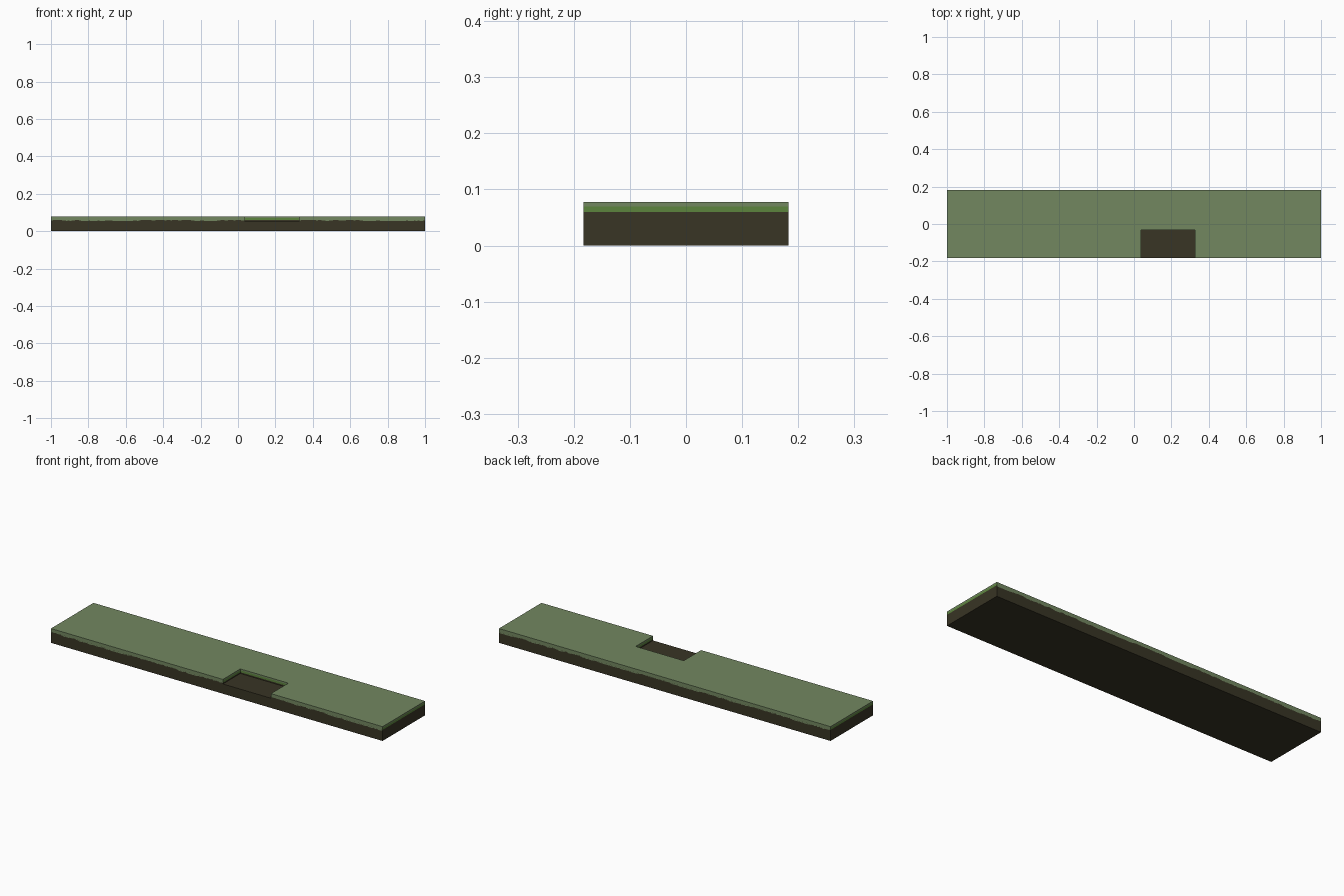
import bpy
import bmesh
import random

if "Cube" in bpy.data.objects:
    bpy.data.objects.remove(bpy.data.objects["Cube"])

random.seed(4)
W, D = 1.0, 0.183                      # half length, half depth
NX0, NX1, NY = 0.037, 0.327, -0.033    # notch cut in the front edge
Z_FLOOR, Z_TURF, Z_CAP, Z_TOP = 0.053, 0.06, 0.07, 0.078


def material(name, rgb):
    m = bpy.data.materials.new(name)
    m.diffuse_color = (*rgb, 1)
    m.use_nodes = True
    m.node_tree.nodes["Principled BSDF"].inputs["Base Color"].default_value = m.diffuse_color
    return m


SOIL = material("dark soil", (0.040, 0.035, 0.018))
SAGE = material("sage grass", (0.170, 0.245, 0.118))
GREEN = material("bright grass", (0.108, 0.235, 0.048))

RECT = [(-W, -D), (W, -D), (W, D), (-W, D)]
NOTCHED = [(-W, -D), (NX0, -D), (NX0, NY), (NX1, NY), (NX1, -D),
           (W, -D), (W, D), (-W, D)]


def finish(name, bm, mats):
    me = bpy.data.meshes.new(name)
    bm.to_mesh(me)
    bm.free()
    for m in mats:
        me.materials.append(m)
    ob = bpy.data.objects.new(name, me)
    bpy.context.collection.objects.link(ob)
    return ob


def prism(bm, outline, levels, bottom=True, top=True):
    """Stack of outline rings joined by walls, with optional end caps."""
    rings = [[bm.verts.new((x, y, z)) for x, y in outline] for z in levels]
    n = len(outline)
    for a, b in zip(rings, rings[1:]):
        for i in range(n):
            j = (i + 1) % n
            bm.faces.new((a[i], a[j], b[j], b[i]))
    if bottom:
        bm.faces.new(rings[0][::-1])
    if top:
        bm.faces.new(rings[-1])


# Soil: solid base, whose top shows as the notch floor, plus a notched layer
bm = bmesh.new()
prism(bm, RECT, [0, Z_FLOOR])
prism(bm, NOTCHED, [Z_FLOOR, Z_TURF], bottom=False, top=False)
finish("soil_base", bm, [SOIL])

# Turf: sage cap over a bright band on the ends and notch walls
bm = bmesh.new()
prism(bm, NOTCHED, [Z_TURF, Z_CAP, Z_TOP], bottom=False)
bm.normal_update()
for f in bm.faces:
    c = f.calc_center_median()
    outer_long_side = abs(c.y) > D - 0.001
    f.material_index = 1 if c.z < Z_CAP and not outer_long_side else 0
finish("turf", bm, [SAGE, GREEN])


# Ragged grass fringe hanging over the soil on the long sides
def fringe(name, x0, x1, side):
    bm = bmesh.new()
    n = max(2, round((x1 - x0) / 0.01))
    y = side * (D + 0.0006)
    drop = 0.003
    for i in range(n):
        a = x0 + (x1 - x0) * i / n
        b = x0 + (x1 - x0) * (i + 1) / n
        drop = min(0.006, max(0.0005, drop + random.uniform(-0.0025, 0.0025)))
        z = Z_TURF - drop
        pts = [(a, z), (b, z), (b, Z_TURF), (a, Z_TURF)]
        if side > 0:
            pts.reverse()
        bm.faces.new([bm.verts.new((px, y, pz)) for px, pz in pts])
    finish(name, bm, [SAGE])


fringe("front_fringe_left", -W, NX0, -1)
fringe("front_fringe_right", NX1, W, -1)
fringe("back_fringe", -W, W, 1)
